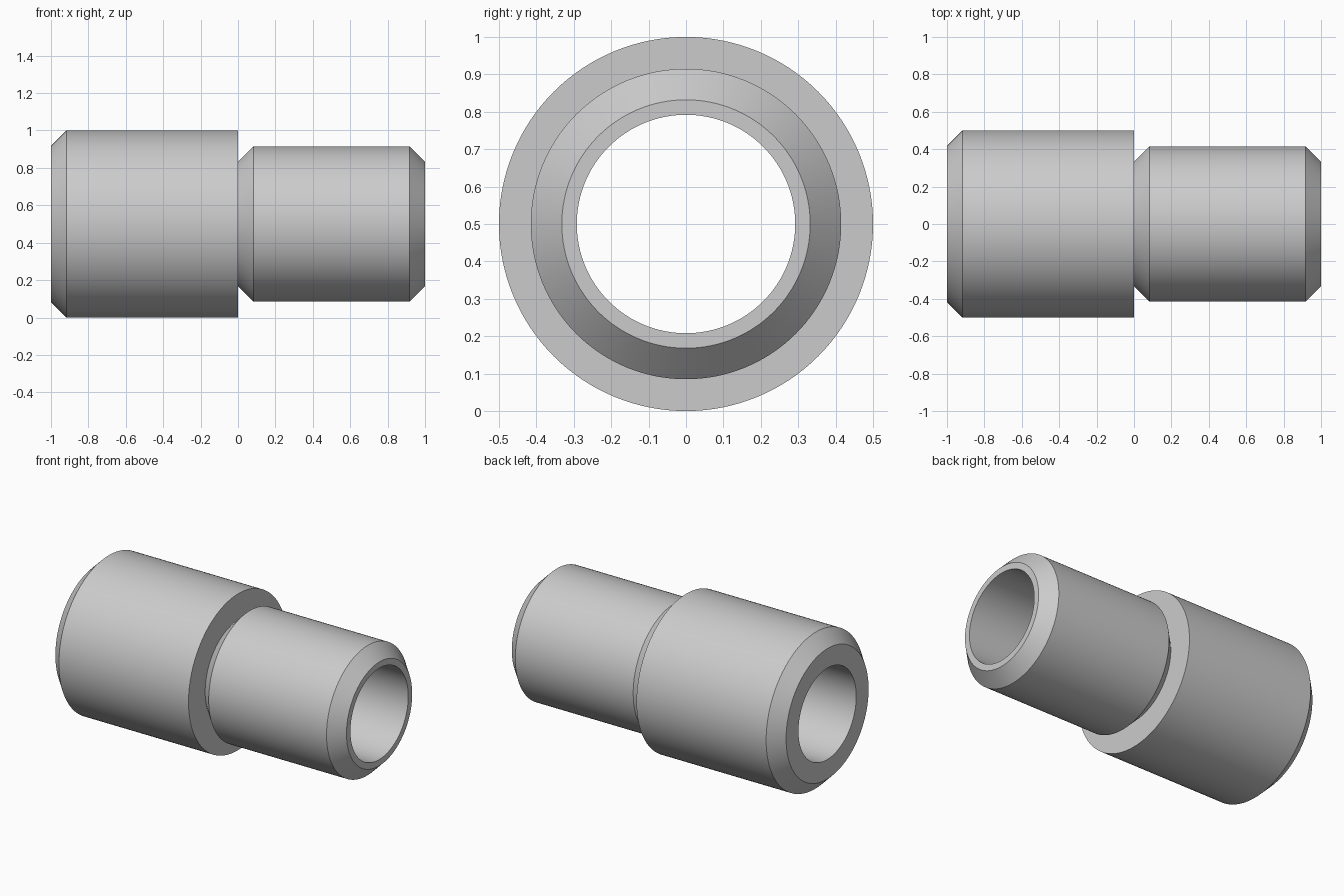
import bpy
import bmesh
import math
from mathutils import Vector

if "Cube" in bpy.data.objects:
    bpy.data.objects.remove(bpy.data.objects["Cube"], do_unlink=True)

SEGMENTS = 128
AXIS_HEIGHT = 0.5
BORE = 0.292
BODY = 0.5
SPIGOT = 0.415
CHAMFER = 0.083

grey = bpy.data.materials.new("light grey")
grey.use_nodes = True
colour = (0.6, 0.6, 0.6, 1)
grey.diffuse_color = colour
grey.node_tree.nodes["Principled BSDF"].inputs["Base Color"].default_value = colour


def lathe(name, profile):
    """Revolve a closed (x, radius) outline about the x axis."""
    bm = bmesh.new()
    points = [bm.verts.new((x, 0, r)) for x, r in profile]
    edges = [bm.edges.new((a, b)) for a, b in zip(points, points[1:] + points[:1])]
    bmesh.ops.spin(bm, geom=points + edges, cent=Vector(), axis=Vector((1, 0, 0)),
                   angle=math.tau, steps=SEGMENTS, use_merge=True)
    bmesh.ops.remove_doubles(bm, verts=bm.verts, dist=1e-5)
    bmesh.ops.recalc_face_normals(bm, faces=bm.faces)
    mesh = bpy.data.meshes.new(name)
    bm.to_mesh(mesh)
    bm.free()
    mesh.materials.append(grey)
    obj = bpy.data.objects.new(name, mesh)
    obj.location.z = AXIS_HEIGHT
    bpy.context.collection.objects.link(obj)
    bpy.ops.object.select_all(action="DESELECT")
    obj.select_set(True)
    bpy.context.view_layer.objects.active = obj
    bpy.ops.object.shade_smooth_by_angle(angle=math.radians(30))
    return obj


# Stepped sleeve: wide body, shoulder groove, chamfered spigot and through bore
lathe("stepped_sleeve", [
    (-1, BORE),
    (-1, BODY - CHAMFER),
    (-1 + CHAMFER, BODY),
    (0, BODY),
    (0, SPIGOT - CHAMFER),
    (CHAMFER, SPIGOT),
    (1 - CHAMFER, SPIGOT),
    (1, SPIGOT - CHAMFER),
    (1, BORE),
])
